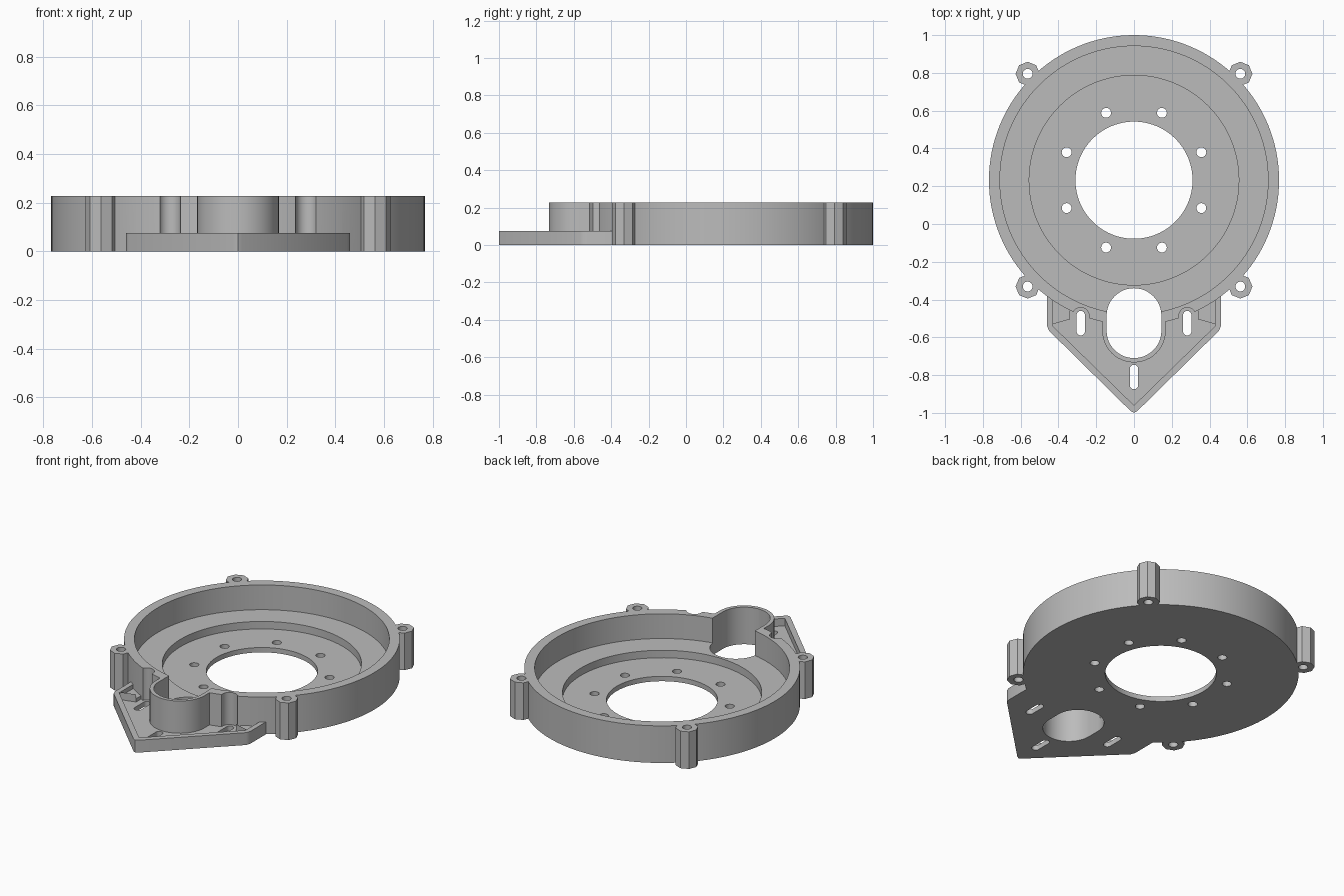
import bpy, bmesh
from math import cos, sin, pi

if "Cube" in bpy.data.objects:
    bpy.data.objects.remove(bpy.data.objects["Cube"])

grey = bpy.data.materials.new("plain_grey")
grey.use_nodes = True
colour = (0.5, 0.5, 0.5, 1)
grey.diffuse_color = colour
grey.node_tree.nodes["Principled BSDF"].inputs["Base Color"].default_value = colour

CY = 0.232                      # ring centre
TOP, FLOOR, THIN = 0.228, 0.076, 0.03
LOW, HIGH = -0.1, 0.4           # range of through cuts


def prism(name, pts, z0, z1):
    """Extrude a counter-clockwise outline from z0 to z1."""
    bm = bmesh.new()
    face = bm.faces.new([bm.verts.new((x, y, z0)) for x, y in pts])
    out = bmesh.ops.extrude_face_region(bm, geom=[face])
    bmesh.ops.translate(bm, vec=(0, 0, z1 - z0),
                        verts=[v for v in out["geom"] if isinstance(v, bmesh.types.BMVert)])
    bmesh.ops.recalc_face_normals(bm, faces=bm.faces)
    mesh = bpy.data.meshes.new(name)
    bm.to_mesh(mesh)
    bm.free()
    mesh.materials.append(grey)
    obj = bpy.data.objects.new(name, mesh)
    bpy.context.collection.objects.link(obj)
    return obj


def circle(x, y, r, n=24):
    return [(x + r * cos(2 * pi * i / n), y + r * sin(2 * pi * i / n)) for i in range(n)]


def stadium(x, low, high, r, n=12):
    """Upright slot outline; low and high are its end-arc centres."""
    arc = [pi * i / n for i in range(n + 1)]
    return ([(x + r * cos(a), high + r * sin(a)) for a in arc] +
            [(x - r * cos(a), low - r * sin(a)) for a in arc])


def mirrored(right):
    """Close a right-hand outline, listed bottom to top, with its mirror image."""
    return right + [(-x, y) for x, y in reversed(right) if x > 0]


def combine(target, tool, operation):
    mod = target.modifiers.new("combine", "BOOLEAN")
    mod.operation, mod.solver, mod.object = operation, "EXACT", tool
    bpy.context.view_layer.objects.active = target
    bpy.ops.object.modifier_apply(modifier=mod.name)
    bpy.data.objects.remove(tool)


def cut(target, pts, z0=LOW, z1=HIGH):
    combine(target, prism("cutter", pts, z0, z1), "DIFFERENCE")


def add(target, pts, z0, z1):
    combine(target, prism("addition", pts, z0, z1), "UNION")


# Pointed mounting plate with a raised rim
plate = prism("mounting_plate", mirrored([
    (0, -1), (0.018, -0.99), (0.45, -0.565), (0.46, -0.54), (0.46, -0.37)]), 0, FLOOR)
cut(plate, mirrored([(0, -0.96), (0.43, -0.54), (0.43, -0.53),
                     (0.34, -0.505), (0.34, -0.3)]), THIN, HIGH)
# Shallow corner pockets beside the ring
for s in (-1, 1):
    cut(plate, [(s * 0.33, -0.502), (s * 0.43, -0.53), (s * 0.43, -0.3),
                (s * 0.33, -0.3)], 0.05, HIGH)

# Round housing with lugs and the pinion wall
housing = prism("round_housing", circle(0, CY, 0.768, 128), 0, TOP)
lugs = [(sx * 0.563, CY + sy * 0.563) for sx in (-1, 1) for sy in (-1, 1)]
for x, y in lugs:
    add(housing, circle(x, y, 0.064, 8), 0, TOP)
combine(housing, plate, "UNION")
add(housing, stadium(0, -0.565, -0.565, 0.168, 24)[25:] + [(0.168, -0.47), (-0.168, -0.47)],
    0, TOP)

# Hollow interior and stepped floor
cut(housing, circle(0, CY, 0.71, 128), FLOOR, HIGH)
cut(housing, circle(0, CY, 0.555, 96), THIN, HIGH)
cut(housing, circle(0, CY, 0.31, 96))

# Pinion opening and screw slots, with scallops in the ring wall
cut(housing, stadium(0, -0.565, -0.485, 0.145, 24))
for s in (-1, 1):
    cut(housing, stadium(s * 0.282, -0.6, -0.487, 0.045), THIN, HIGH)
    cut(housing, stadium(s * 0.282, -0.568, -0.482, 0.022))
cut(housing, stadium(0, -0.853, -0.767, 0.022))

# Screw holes in the lugs and around the central opening
for x, y in lugs:
    cut(housing, circle(x, y, 0.026))
for k in range(8):
    a = pi / 8 + k * pi / 4
    cut(housing, circle(0.386 * cos(a), CY + 0.386 * sin(a), 0.026))

bpy.ops.object.select_all(action="DESELECT")
housing.select_set(True)
bpy.context.view_layer.objects.active = housing
bpy.ops.object.shade_smooth_by_angle(angle=pi / 6)
